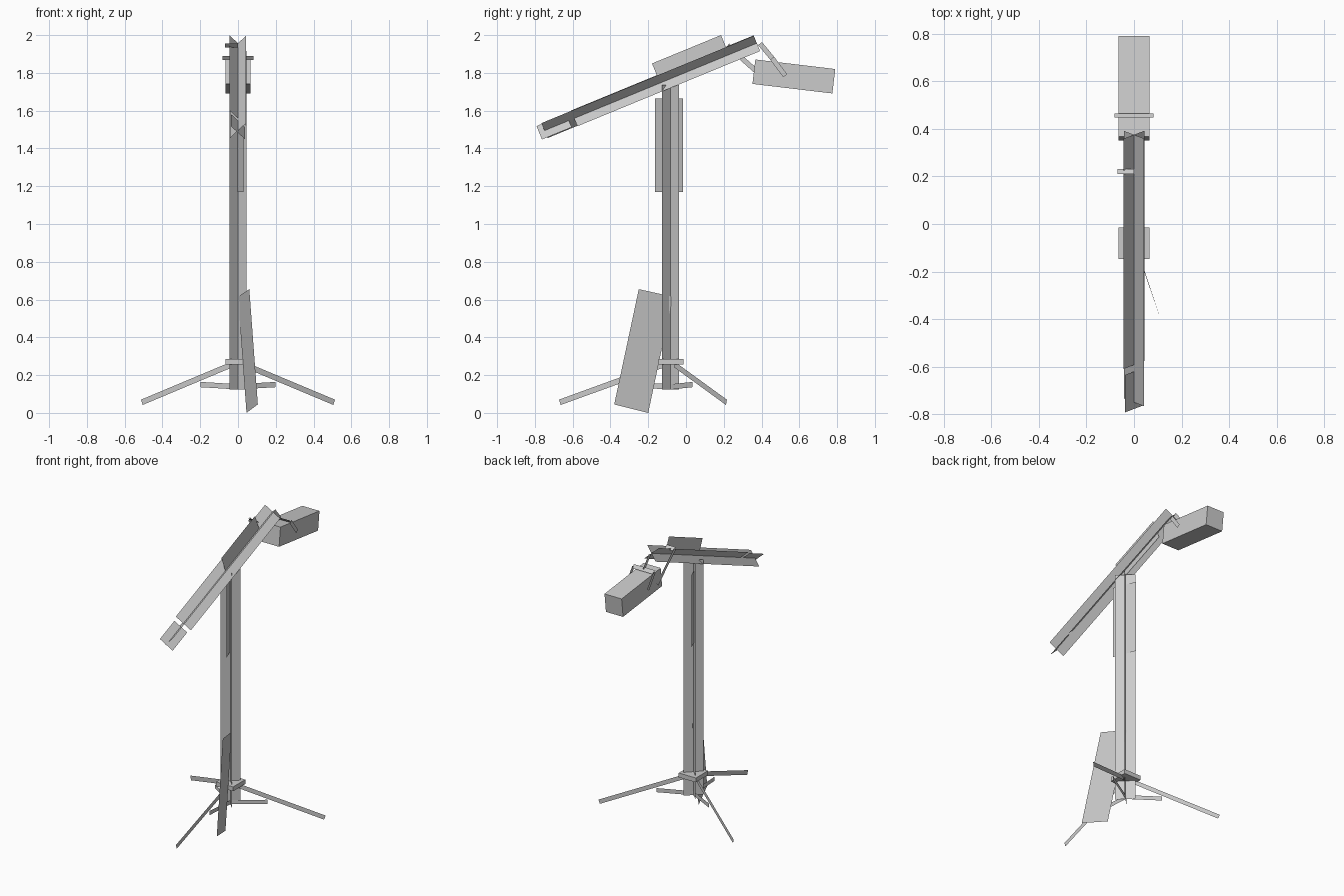
import bpy
from math import sin, cos, radians, atan2
from mathutils import Vector as V

if "Cube" in bpy.data.objects:
    bpy.data.objects.remove(bpy.data.objects["Cube"])

PY = -0.08          # pole centre in y
AX = V((1, 0, 0))


def mesh(name, quads):
    """Flat cards, each given by four corners."""
    verts, faces = [], []
    for q in quads:
        faces.append(range(len(verts), len(verts) + 4))
        verts += [tuple(p) for p in q]
    me = bpy.data.meshes.new(name)
    me.from_pydata(verts, [], [tuple(f) for f in faces])
    ob = bpy.data.objects.new(name, me)
    bpy.context.collection.objects.link(ob)
    return ob


def strip(a, b, half):
    """Card along a-b, reaching 'half' to either side."""
    a, b, half = V(a), V(b), V(half)
    return [a - half, b - half, b + half, a + half]


def box(name, loc, size, tilt=0):
    bpy.ops.mesh.primitive_cube_add(size=1, location=loc, rotation=(tilt, 0, 0))
    ob = bpy.context.object
    ob.name = name
    ob.scale = size
    return ob


# Pole of two crossed cards
lo, hi = (0, PY - .003, .125), (0, PY - .003, 1.735)
mesh("pole", [strip(lo, hi, (.045, s * .045, 0)) for s in (1, -1)])

# Tripod legs and braces as upright cards
for i in range(3):
    a = radians(-90 + 120 * i)
    d = V((cos(a), sin(a), 0))
    c = V((0, PY, 0))

    def at(r, z):
        return c + d * r + V((0, 0, z))

    n = V((0, 0, .014)) + d * .005
    mesh(f"leg_{i}", [strip(at(.04, .255), at(.588, .056), n)])
    mesh(f"brace_{i}", [strip(at(.0, .138), at(.23, .15), (0, 0, .014))])

box("leg_collar", (0, PY, .27), (.13, .132, .03))

# Boom of two crossed cards, one interrupted near the tail
tip = V((0, .375, 1.957))
tail = V((0, -.777, 1.483))
axis = (tip - tail).normalized()
up = AX.cross(axis)
L = (tip - tail).length


def on(t, h=0, x=0):
    return tail + axis * t + up * h + AX * x


w1 = AX * .045 + up * .045
w2 = AX * .045 - up * .045
mesh("boom", [strip(on(.03), tip, w1 * .95), strip(on(.2), tip, w2)])
mesh("boom_tail", [strip(on(0), on(.17), w2 * .85)])

# Cable cards on the boom, the pole and the floor
t0 = (V((0, -.18, 1.85)) - tail).dot(axis)
mesh("boom_cable", [strip(on(t0, .037), on(t0 + .395, .037), up * .075)])
mesh("pole_cable", [strip((0, -.09, 1.17), (0, -.09, 1.665), (.03, -.075, 0))])
mesh("hanging_cable", [[(.06, -.25, .655), (0, -.07, .615),
                        (.045, -.2, 0), (.105, -.38, .045)]])

# Lamp head
tilt = -radians(6.8)
box("lamp_head", (0, .571, 1.781), (.13, .426, .13), tilt)

# Forked lamp bracket
top, mid, end = V((0, .392, 1.955)), V((0, .456, 1.878)), V((0, .525, 1.785))
arm = (end - top).normalized()
side = AX.cross(arm) * .013
fork = [strip(top, mid, side), strip(mid - AX * .082, mid + AX * .082, arm * .014)]
fork += [strip(mid + AX * x, end + AX * x, side) for x in (-.08, .08)]
mesh("lamp_fork", fork)

# Single side stay from boom to lamp
s0, s1 = V((0, .22, 1.945)), V((0, .41, 1.775))
sd = (s1 - s0).normalized()
out = AX * -.07
mesh("side_stay", [strip(s0, s0 + out, sd * .014),
                   strip(s0 + out, s1 + out, AX.cross(sd) * .013)])
